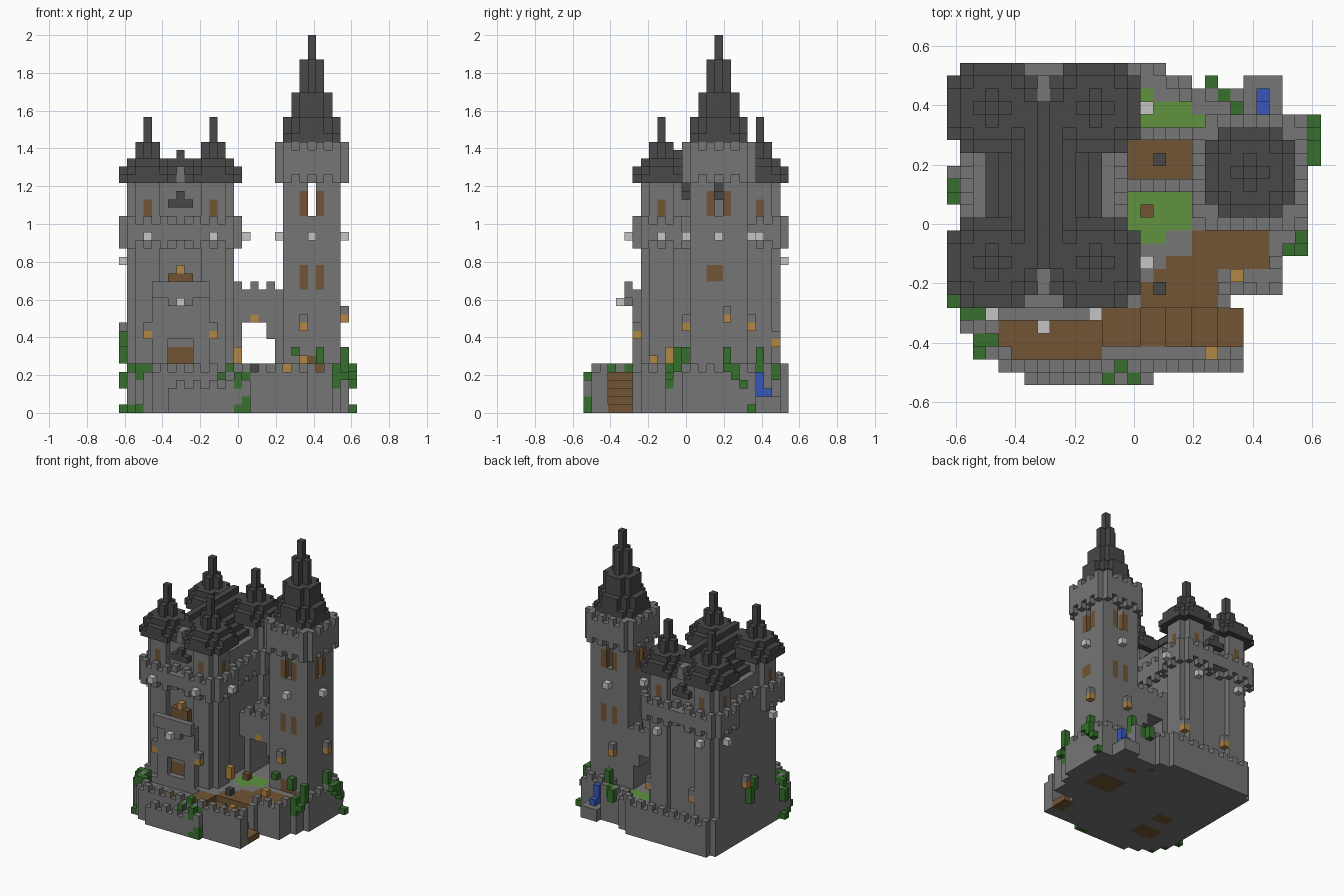
import bpy
import bmesh

cube = bpy.data.objects.get("Cube")
if cube:
    bpy.data.objects.remove(cube)

UNIT = 2 / 46            # edge length of one block
COLOURS = {
    "stone_grey": (.182, .182, .182),
    "roof_dark": (.065, .065, .065),
    "wood_brown": (.165, .09, .035),
    "lantern_orange": (.45, .24, .058),
    "lamp_white": (.56, .56, .56),
    "leaf_green": (.038, .16, .027),
    "grass_green": (.115, .29, .05),
    "water_blue": (.038, .095, .48),
}
STONE, ROOF, WOOD, LANTERN, LAMP, LEAF, GRASS, WATER = range(len(COLOURS))

materials = []
for name, rgb in COLOURS.items():
    mat = bpy.data.materials.new(name)
    mat.use_nodes = True
    mat.diffuse_color = (*rgb, 1)
    shader = mat.node_tree.nodes["Principled BSDF"]
    shader.inputs["Base Color"].default_value = (*rgb, 1)
    shader.inputs["Roughness"].default_value = 1
    materials.append(mat)

blocks = {}              # block cell -> (part name, colour)


def cells(xs, ys, zs):
    return [(i, j, k) for i in range(*xs) for j in range(*ys) for k in range(*zs)]


def fill(part, colour, xs, ys, zs):
    for cell in cells(xs, ys, zs):
        blocks[cell] = (part, colour)


def carve(xs, ys, zs):
    for cell in cells(xs, ys, zs):
        blocks.pop(cell, None)


def one(part, colour, i, j, k, tall=1):
    fill(part, colour, (i, i + 1), (j, j + 1), (k, k + tall))


def lantern(i, j, k):
    """Lantern hanging under a stone bracket."""
    one("wall_lantern", LANTERN, i, j, k)
    one("lantern_bracket", STONE, i, j, k + 1)


def shaft(part, colour, cx, cy, r, zs, limit):
    """Square column round a centre block, its corners cut by a diagonal limit."""
    for i, j, k in cells((cx - r, cx + r + 1), (cy - r, cy + r + 1), zs):
        if abs(i - cx) + abs(j - cy) <= limit:
            blocks[i, j, k] = (part, colour)


def ring(part, xs, ys, zs, step=1):
    """One-block wall without its corner blocks; step 2 leaves gaps for teeth."""
    for i, j, k in cells(xs, ys, zs):
        on_x, on_y = i in (xs[0], xs[1] - 1), j in (ys[0], ys[1] - 1)
        if on_x != on_y and (i - xs[0] + j - ys[0]) % step == step - 1:
            blocks[i, j, k] = (part, STONE)


def battlement(part, xs, ys, low, high):
    """Corbel teeth, solid wall and top teeth."""
    ring(part, xs, ys, (low, low + 1), 2)
    ring(part, xs, ys, (low + 1, high - 1))
    ring(part, xs, ys, (high - 1, high), 2)


def spire(part, cx, cy, tiers):
    """Stepped roof: every tier loses more of its corners as it rises."""
    for r, low, high in tiers:
        for k in range(low, high):
            rise = (k - low) / max(high - low - 1, 1)
            limit = round(2 * r - 1 - rise * (r - 2)) if r > 1 else r
            shaft(part, ROOF, cx, cy, r, (k, k + 1), limit)


# Rock base with a toothed wall along its outline and a low front ledge
FLOOR = 5
rows = [(0, 1, 6, 16), (1, 2, 4, 23), (2, 3, 3, 23), (3, 4, 2, 23), (4, 6, 1, 23),
        (6, 7, 1, 22), (7, 10, 1, 26), (10, 12, 1, 27), (12, 21, 1, 28),
        (21, 23, 1, 23), (23, 24, 1, 19), (24, 25, 2, 17)]
for j0, j1, i0, i1 in rows:
    fill("base", STONE, (i0, i1), (j0, j1), (0, FLOOR))
ground = {(i, j) for i, j, k in blocks}
for i, j in ground:
    near = [(i + a, j + b) for a in (-1, 0, 1) for b in (-1, 0, 1)]
    border = not all(n in ground for n in near)
    if j == 0:
        carve((i, i + 1), (0, 1), (3 + i % 2, FLOOR))
    elif (border or j == 1) and (i + j) % 2 == 0:
        one("base_wall", STONE, i, j, FLOOR)
    elif 1 < j < 6 and not border:
        carve((i, i + 1), (j, j + 1), (FLOOR - 1, FLOOR))

# Wooden yard, stairs down to the gate, and path up to the tower
fill("yard", WOOD, (4, 12), (2, 5), (3, 4))
for n, height in enumerate((5, 4, 3, 2, 1)):
    left = 12 + 2 * n + (n > 0)
    xs = (left, 23 if n == 4 else left + 2 + (n == 0))
    carve(xs, (3, 6), (1, FLOOR + 1))
    fill("stairs", WOOD, xs, (3, 6), (n < 4, height))
for xs, ys in (((15, 21), (6, 8)), ((16, 21), (8, 9)), ((19, 25), (9, 12)),
               ((17, 19), (9, 10))):
    fill("path", WOOD, xs, ys, (4, FLOOR))
one("path_post", ROOF, 16, 7, FLOOR)
one("stump", WOOD, 15, 13, FLOOR)

# Lawns, and the pool with its fall
for xs, ys in (((14, 19), (12, 15)), ((15, 17), (11, 12)), ((15, 19), (20, 22)),
               ((19, 20), (20, 21)), ((15, 16), (22, 23))):
    fill("lawn", GRASS, xs, ys, (4, FLOOR))
fill("pool_rock", STONE, (23, 26), (21, 24), (0, 2))
one("pool", WATER, 24, 21, 1, 4)
one("pool", WATER, 24, 22, 1, 2)

# Keep body, flush on its left flank, with a turret at each corner
TURRETS = [(x, y) for x in (3, 11) for y in (9, 21)]
fill("keep", STONE, (2, 13), (8, 23), (0, 26))
fill("keep", STONE, (1, 2), (10, 21), (0, 21))
for cx, cy in TURRETS:
    shaft("turret", STONE, cx, cy, 2, (0, 28), 3)

# Walkway round the keep, swelling out round every turret
fill("walkway", STONE, (1, 14), (7, 24), (21, 22))
battlement("walkway", (1, 14), (7, 24), 20, 24)
for cx, cy in TURRETS:
    shaft("walkway", STONE, cx, cy, 3, (21, 22), 5)
    battlement("walkway", (cx - 3, cx + 4), (cy - 3, cy + 4), 20, 24)
for y in (6, 24):
    fill("walkway", STONE, (6, 9), (y, y + 1), (21, 23))

# Gabled keep roof with stone gable ends
for inset, low, high in ((3, 25, 27), (4, 27, 28), (5, 28, 29), (6, 29, 31), (7, 31, 32)):
    fill("keep_roof", ROOF, (inset, 15 - inset), (9, 22), (low, high))
    for y in (8, 22):
        fill("gable", STONE, (max(inset, 6), min(15 - inset, 9)), (y, y + 1),
             (low, min(high, 30)))
for y in (7, 23):
    fill("dormer", ROOF, (6, 9), (y, y + 1), (25, 26))
    one("dormer", ROOF, 7, y, 26)
    one("gable", STONE, 7, y, 28, 2)

# Turret roofs, windows, lanterns and lamps
for cx, cy in TURRETS:
    spire("turret_roof", cx, cy, ((3, 28, 30), (2, 30, 31), (1, 31, 33), (0, 33, 36)))
    out_x, out_y = (-2 if cx < 7 else 2), (-2 if cy < 15 else 2)
    one("turret_window", WOOD, cx, cy + out_y, 23, 3)
    one("turret_window", WOOD, cx + out_x, cy, 23, 3)
    if cy < 15:
        lantern(cx, cy - 3, 9)
    else:
        lantern(cx + 2, cy + 2, 8)
    one("wall_lamp", LAMP, cx, 5 if cy < 15 else 24, 21 if cy < 15 else 18)
    one("wall_lamp", LAMP, 15 if cx > 7 else 0, cy, 21 if cx > 7 else 18)
lantern(0, 16, 9)

# Front porch with doorstep, door and balcony
fill("porch", STONE, (4, 11), (6, 8), (0, 14))
carve((6, 9), (6, 7), (6, 9))
fill("porch", STONE, (4, 11), (5, 8), (14, 15))
fill("porch", STONE, (4, 11), (5, 6), (15, 16))
fill("porch", STONE, (6, 9), (5, 6), (13, 14))
fill("front_door", WOOD, (6, 9), (7, 8), (6, 8))
fill("balcony_door", WOOD, (6, 9), (7, 8), (15, 17))
one("balcony_door", LANTERN, 7, 7, 17)
one("wall_lamp", LAMP, 7, 4, 13)

# Tall tower with a cross-shaped belfry opening
TX, TY = 23, 16
fill("tower", STONE, (20, 27), (13, 20), (0, 33))
carve((TX, TX + 1), (13, 20), (24, 28))
carve((20, 27), (TY, TY + 1), (24, 28))
for side in (-3, 3):
    for off in (-1, 1):
        one("shutter", WOOD, TX + off, TY + side, 24, 3)
        one("shutter", WOOD, TX + side, TY + off, 24, 3)
        one("tower_window", WOOD, TX + off, TY + side, 15, 3)
    fill("tower_window", WOOD, (TX + side, TX + side + 1), (TY - 1, TY + 1), (16, 18))
    step = 1 if side > 0 else -1
    one("wall_lamp", LAMP, TX, TY + side + step, 21)
    one("wall_lamp", LAMP, TX + side + step, TY, 21)
    lantern(TX - 1, TY + side + step, 10)
    lantern(TX + side + step, TY + 1, 11)
fill("tower_door", WOOD, (22, 25), (13, 14), (FLOOR, 7))

# Tower battlement and spire
battlement("battlement", (19, 28), (12, 21), 28, 33)
spire("tower_spire", TX, TY, ((3, 33, 36), (2, 36, 39), (1, 39, 43), (0, 43, 46)))

# Bridge between keep and tower
fill("bridge", STONE, (13, 20), (15, 20), (11, 13))
fill("bridge", WOOD, (14, 19), (16, 19), (12, 13))
for y in (15, 19):
    fill("bridge", STONE, (13, 20), (y, y + 1), (13, 15))
    for x in range(14, 20, 2):
        one("bridge", STONE, x, y, 15)
for x in (14, 19):
    fill("bridge", STONE, (x, x + 1), (15, 20), (FLOOR, 11))
fill("bridge", STONE, (18, 19), (15, 20), (9, 11))
one("bridge_post", ROOF, 16, 17, 13)
one("wall_lantern", LANTERN, 16, 15, 11)

# Lanterns standing about the yard
for i, j, k, tall in ((20, 2, 5, 1), (22, 8, 6, 1), (14, 10, 6, 2)):
    one("yard_lantern", LANTERN, i, j, k, tall)

# Climbing leaves: x, y, z, height
for i, j, k, tall in ((0, 6, 0, 1), (0, 6, 3, 2), (1, 5, 3, 3), (2, 5, 4, 2),
                      (2, 3, 4, 2), (3, 3, 4, 2), (1, 4, 0, 1), (2, 2, 0, 1),
                      (0, 14, 8, 2), (0, 15, 6, 3), (12, 0, 4, 1), (13, 1, 5, 1),
                      (14, 0, 0, 1), (15, 0, 0, 2), (14, 0, 3, 2), (15, 1, 4, 1),
                      (21, 12, 7, 1), (24, 12, 6, 2), (26, 10, 3, 3), (27, 11, 5, 3),
                      (27, 10, 4, 1), (27, 17, 6, 2), (28, 17, 5, 1), (28, 18, 4, 2),
                      (28, 19, 3, 1), (28, 20, 0, 1), (20, 23, 4, 2), (21, 22, 4, 2),
                      (22, 21, 5, 3)):
    one("leaves", LEAF, i, j, k, tall)

# Soil patches on the underside
for xs, ys in (((19, 24), (12, 16)), ((5, 9), (5, 8)), ((6, 9), (10, 12)),
               ((20, 22), (19, 20)), ((18, 19), (21, 22))):
    fill("soil", WOOD, xs, ys, (0, 1))

# Turn the outer block faces of every part into one mesh object
SIDES = {
    (1, 0, 0): ((1, 0, 0), (1, 1, 0), (1, 1, 1), (1, 0, 1)),
    (-1, 0, 0): ((0, 0, 0), (0, 0, 1), (0, 1, 1), (0, 1, 0)),
    (0, 1, 0): ((0, 1, 0), (0, 1, 1), (1, 1, 1), (1, 1, 0)),
    (0, -1, 0): ((0, 0, 0), (1, 0, 0), (1, 0, 1), (0, 0, 1)),
    (0, 0, 1): ((0, 0, 1), (1, 0, 1), (1, 1, 1), (0, 1, 1)),
    (0, 0, -1): ((0, 0, 0), (0, 1, 0), (1, 1, 0), (1, 0, 0)),
}
for part in sorted({p for p, c in blocks.values()}):
    bm = bmesh.new()
    for (i, j, k), (owner, colour) in blocks.items():
        for (a, b, c), corners in SIDES.items():
            if owner != part or (i + a, j + b, k + c) in blocks:
                continue
            face = bm.faces.new([bm.verts.new(((i + x - 14.5) * UNIT,
                                               (j + y - 12.5) * UNIT,
                                               (k + z) * UNIT)) for x, y, z in corners])
            face.material_index = colour
    bmesh.ops.remove_doubles(bm, verts=bm.verts, dist=UNIT / 100)
    mesh = bpy.data.meshes.new(part)
    bm.to_mesh(mesh)
    bm.free()
    for mat in materials:
        mesh.materials.append(mat)
    bpy.context.scene.collection.objects.link(bpy.data.objects.new(part, mesh))
